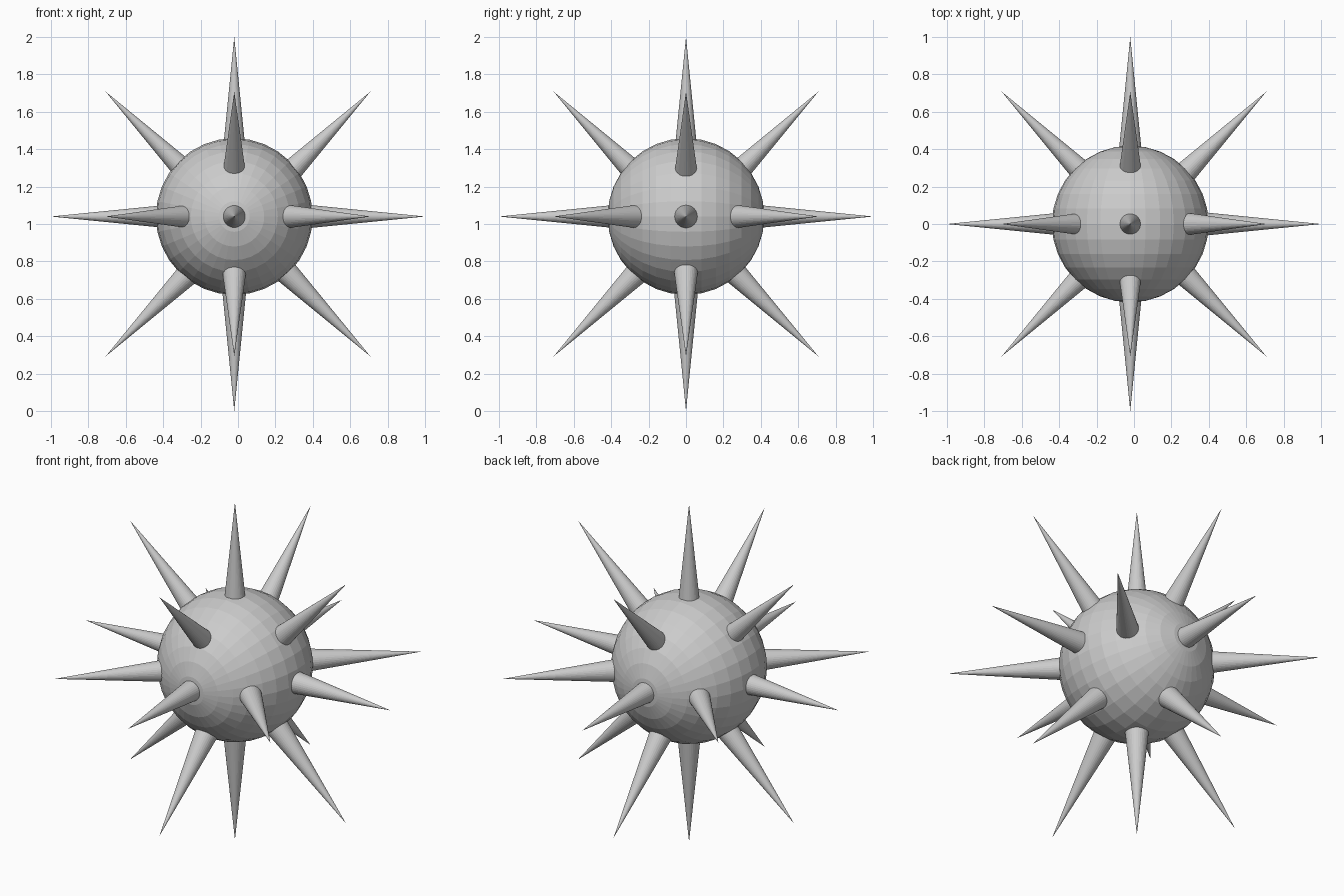
import bpy
from math import sqrt
from mathutils import Vector

if "Cube" in bpy.data.objects:
    bpy.data.objects.remove(bpy.data.objects["Cube"])

CORE = Vector((-0.02, 0.0, 1.04))   # ball centre
MID = Vector((0.0, 0.0, 1.0))       # centre of the spike spread


def spike(name, direction):
    # Cone starting inside the ball; offset to the ball centre across the spike's plane
    d = Vector(direction).normalized()
    base = Vector([MID[i] if abs(d[i]) > 0.01 else CORE[i] for i in range(3)])
    bpy.ops.mesh.primitive_cone_add(
        vertices=32, radius1=0.1, radius2=0, depth=1.0, end_fill_type='NGON',
        location=base + d * 0.5,
        rotation=d.to_track_quat('Z', 'Y').to_euler())
    bpy.context.object.name = name


# Flat-faced ball with its poles along y
bpy.ops.mesh.primitive_uv_sphere_add(
    segments=32, ring_count=16, radius=0.419, location=CORE,
    rotation=(1.5707963, 0, 0))
bpy.context.object.name = "ball"

# Straight spikes on the axes and diagonal spikes in the three main planes
for x in (-1, 0, 1):
    for y in (-1, 0, 1):
        for z in (-1, 0, 1):
            count = abs(x) + abs(y) + abs(z)
            if count == 1:
                spike("straight_spike", (x, y, z))
            elif count == 2:
                spike("diagonal_spike", (x, y, z))
